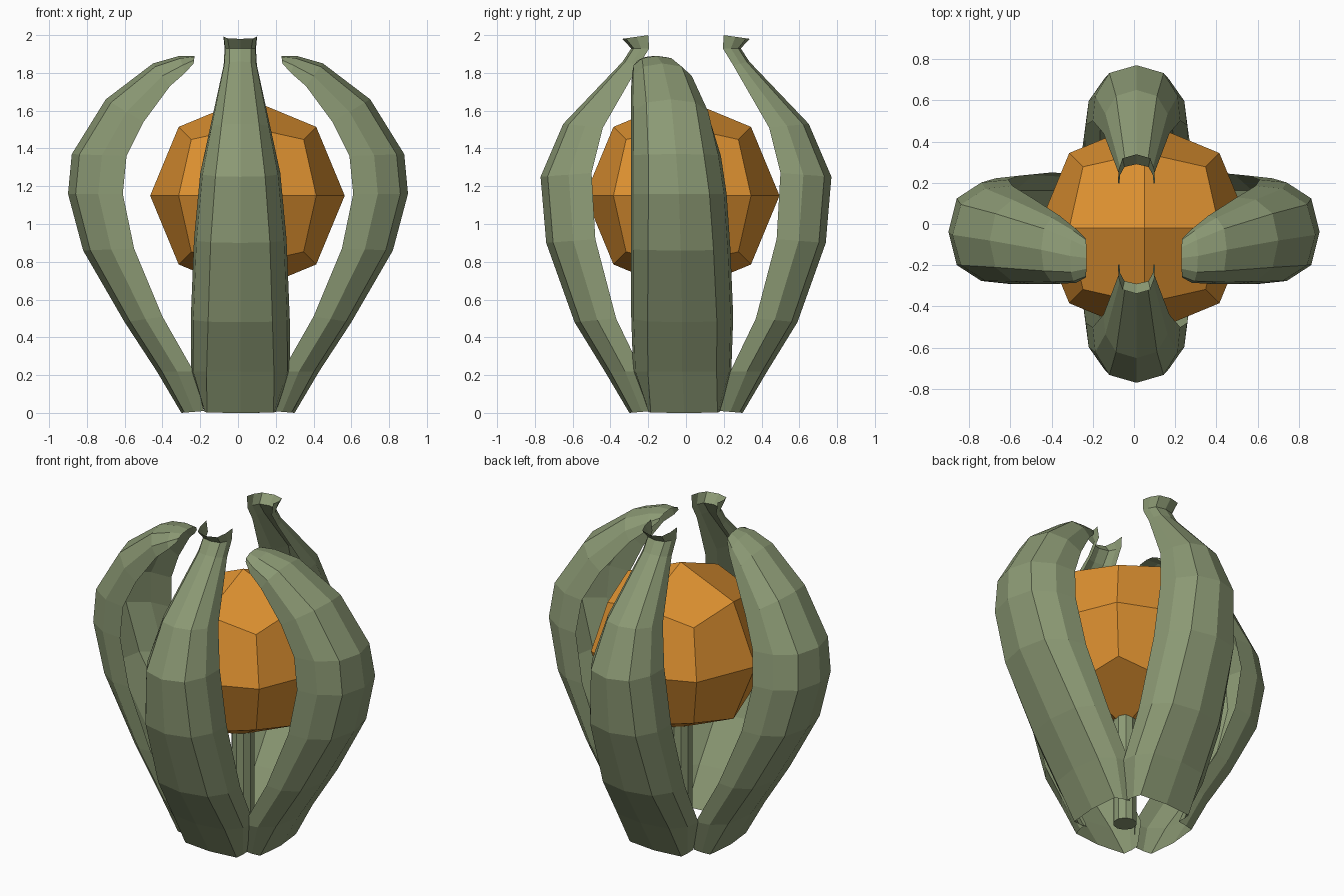
import bpy
import bmesh
from mathutils import Matrix, Vector

cube = bpy.data.objects.get("Cube")
if cube:
    bpy.data.objects.remove(cube)


def make_material(name, color):
    mat = bpy.data.materials.new(name)
    mat.use_nodes = True
    mat.diffuse_color = color
    bsdf = mat.node_tree.nodes["Principled BSDF"]
    bsdf.inputs["Base Color"].default_value = color
    bsdf.inputs["Roughness"].default_value = 0.9
    return mat


green = make_material("leaf green", (0.26, 0.32, 0.175, 1))
orange = make_material("fruit orange", (0.72, 0.28, 0.03, 1))


def finish(name, bm, mat):
    mesh = bpy.data.meshes.new(name)
    bm.to_mesh(mesh)
    bm.free()
    mesh.materials.append(mat)
    obj = bpy.data.objects.new(name, mesh)
    bpy.context.collection.objects.link(obj)
    return obj


# Half of the arched cross-section: (share of depth, side weight)
ARCH = ((1, 1), (0.55, 0.85), (0.14, 0))


def petal(name, rows, place):
    """Loft an open, arched shell; place() maps across, outward, up to space."""
    bm = bmesh.new()
    loops = []
    for z_mid, out_mid, z_rim, out_rim, low, high, shoulder in rows:
        mid, half = (low + high) / 2, (high - low) / 2

        def point(side, depth, weight):
            reach = shoulder + (1 - shoulder) * weight
            return bm.verts.new(place(mid + side * half * reach,
                                      out_mid + (out_rim - out_mid) * depth,
                                      z_mid + (z_rim - z_mid) * depth))

        left = [point(-1, d, w) for d, w in ARCH]
        right = [point(1, d, w) for d, w in reversed(ARCH)]
        crest = bm.verts.new(place(mid, out_mid, z_mid))
        loops.append(left + [crest] + right)
    for a, b in zip(loops, loops[1:]):
        for i in range(len(a) - 1):
            bm.faces.new((a[i], a[i + 1], b[i + 1], b[i]))
    # Turn the shell's normals outward
    bm.normal_update()
    centre = Vector((0, 0, 1))
    if sum(f.normal.dot(f.calc_center_median() - centre) for f in bm.faces) < 0:
        bmesh.ops.reverse_faces(bm, faces=bm.faces[:])
    finish(name, bm, green)


# Tall petals with a narrow, flared tip:
# crest height, crest reach, rim height, rim reach, half width, shoulder share
TALL = (
    (0, 0.30, 0.01, 0.18, 0.19, 0.93),
    (0.22, 0.43, 0.22, 0.235, 0.262, 0.68),
    (0.48, 0.59, 0.50, 0.37, 0.262, 0.65),
    (0.90, 0.74, 0.92, 0.48, 0.245, 0.64),
    (1.25, 0.77, 1.27, 0.50, 0.212, 0.62),
    (1.53, 0.65, 1.51, 0.44, 0.16, 0.62),
    (1.86, 0.335, 1.84, 0.25, 0.088, 0.65),
    (1.93, 0.29, 1.93, 0.195, 0.083, 0.7),
    (1.98, 0.338, 2.0, 0.20, 0.09, 0.75),
)
tall_rows = [(a, b, c, d, 0.012 - w, 0.012 + w, s) for a, b, c, d, w, s in TALL]

# Broad petals that bend inward, straight along one rim:
# crest height, crest reach, rim height, rim reach, rim from, rim to, shoulder
BROAD = (
    (0, 0.30, 0.01, 0.18, -0.2, 0.18, 0.93),
    (0.22, 0.43, 0.22, 0.235, -0.28, 0.24, 0.7),
    (0.48, 0.60, 0.51, 0.40, -0.29, 0.25, 0.68),
    (0.86, 0.82, 0.87, 0.55, -0.29, 0.235, 0.66),
    (1.16, 0.90, 1.16, 0.61, -0.29, 0.215, 0.64),
    (1.37, 0.88, 1.36, 0.59, -0.29, 0.185, 0.62),
    (1.66, 0.70, 1.54, 0.50, -0.29, 0.13, 0.62),
    (1.85, 0.45, 1.73, 0.36, -0.29, 0.04, 0.62),
    (1.89, 0.31, 1.80, 0.28, -0.285, -0.025, 0.6),
    (1.89, 0.23, 1.85, 0.235, -0.26, -0.07, 0.55),
)

for sign, label in ((-1, "front"), (1, "back")):
    petal(label + "_petal", tall_rows,
          lambda across, out, up: Vector((across, sign * out, up)))
for sign, label in ((-1, "right"), (1, "left")):
    petal(label + "_petal", BROAD,
          lambda across, out, up: Vector((sign * out, across, up)))

# Round fruit: a divided cube pushed out to a sphere
CENTRE = Vector((0.05, -0.02, 1.15))
bm = bmesh.new()
bmesh.ops.create_cube(bm, size=1)
bmesh.ops.subdivide_edges(bm, edges=bm.edges[:], cuts=1, use_grid_fill=True)
for v in bm.verts:
    v.co = CENTRE + v.co.normalized() * 0.515
finish("fruit", bm, orange)

# Stem carrying the fruit
bm = bmesh.new()
bmesh.ops.create_cone(bm, cap_ends=True, segments=10, radius1=0.068,
                      radius2=0.068, depth=0.72,
                      matrix=Matrix.Translation((0.05, -0.02, 0.36)))
finish("stem", bm, green)
